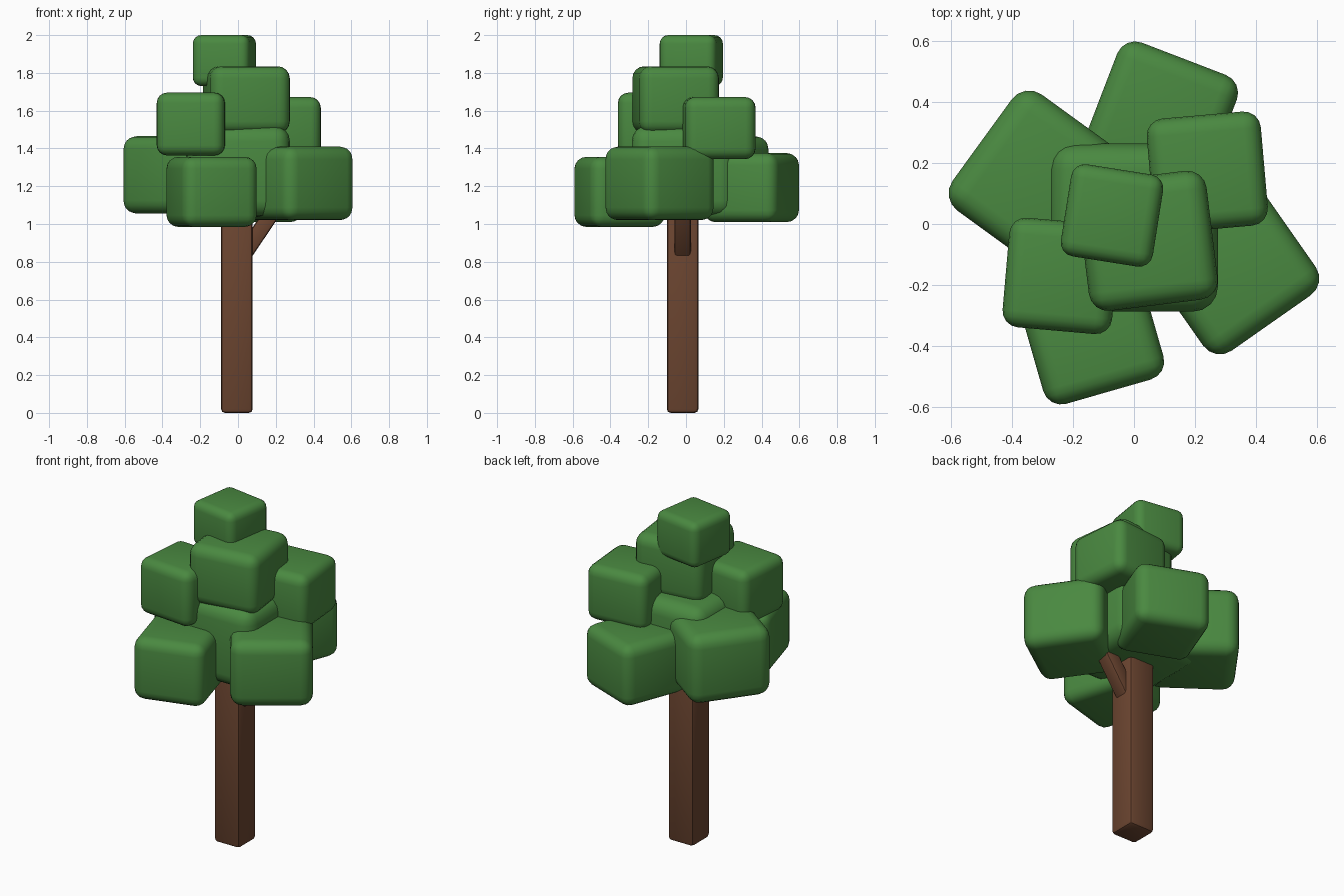
import bpy
from math import radians

if "Cube" in bpy.data.objects:
    bpy.data.objects.remove(bpy.data.objects["Cube"], do_unlink=True)


def make_material(name, rgb):
    mat = bpy.data.materials.new(name)
    mat.use_nodes = True
    mat.diffuse_color = (*rgb, 1)
    mat.node_tree.nodes["Principled BSDF"].inputs["Base Color"].default_value = (*rgb, 1)
    return mat


leaf_green = make_material("leaf_green", (0.068, 0.25, 0.052))
bark_brown = make_material("bark_brown", (0.15, 0.06, 0.03))


def rounded_box(name, centre, size, rotation, radius, segments, mat):
    """Box with rounded edges and smooth shading."""
    bpy.ops.mesh.primitive_cube_add(size=1, location=centre,
                                    rotation=[radians(a) for a in rotation])
    ob = bpy.context.object
    ob.name = name
    ob.scale = size
    bpy.ops.object.transform_apply(location=False, rotation=False, scale=True)
    bevel = ob.modifiers.new("rounding", 'BEVEL')
    bevel.width = radius
    bevel.segments = segments
    bevel.limit_method = 'NONE'
    bpy.ops.object.modifier_apply(modifier=bevel.name)
    bpy.ops.object.shade_smooth_by_angle(angle=radians(40))
    ob.data.materials.append(mat)
    return ob


# Trunk and the short branch on its left side
rounded_box("trunk", (-0.006, -0.018, 0.6), (0.167, 0.167, 1.2), (0, 0, 0), 0.02, 2, bark_brown)
rounded_box("branch", (0.13, -0.018, 0.985), (0.084, 0.087, 0.42), (0, 34, 0), 0.014, 2, bark_brown)

# Leaf blocks: name, x, y, width, bottom, top, turn about z
leaf_blocks = [
    ("leaf_core", 0.0, -0.012, 0.55, 1.04, 1.52, 0),
    ("leaf_front", -0.14, -0.352, 0.41, 0.985, 1.355, 16),
    ("leaf_back", 0.088, 0.345, 0.42, 1.01, 1.375, -21),
    ("leaf_left", 0.32, -0.14, 0.45, 1.02, 1.41, 35),
    ("leaf_right", -0.307, 0.137, 0.47, 1.055, 1.465, -36),
    ("leaf_upper_left", 0.24, 0.17, 0.375, 1.343, 1.672, 5),
    ("leaf_upper_right", -0.24, -0.17, 0.36, 1.363, 1.695, -5),
    ("leaf_upper_centre", 0.045, -0.055, 0.425, 1.48, 1.835, 7),
    ("leaf_top", -0.072, 0.028, 0.305, 1.73, 2.0, -9),
]
for name, x, y, width, low, high, turn in leaf_blocks:
    rounded_box(name, (x, y, (low + high) / 2), (width, width, high - low),
                (0, 0, turn), width * 0.15, 4, leaf_green)
